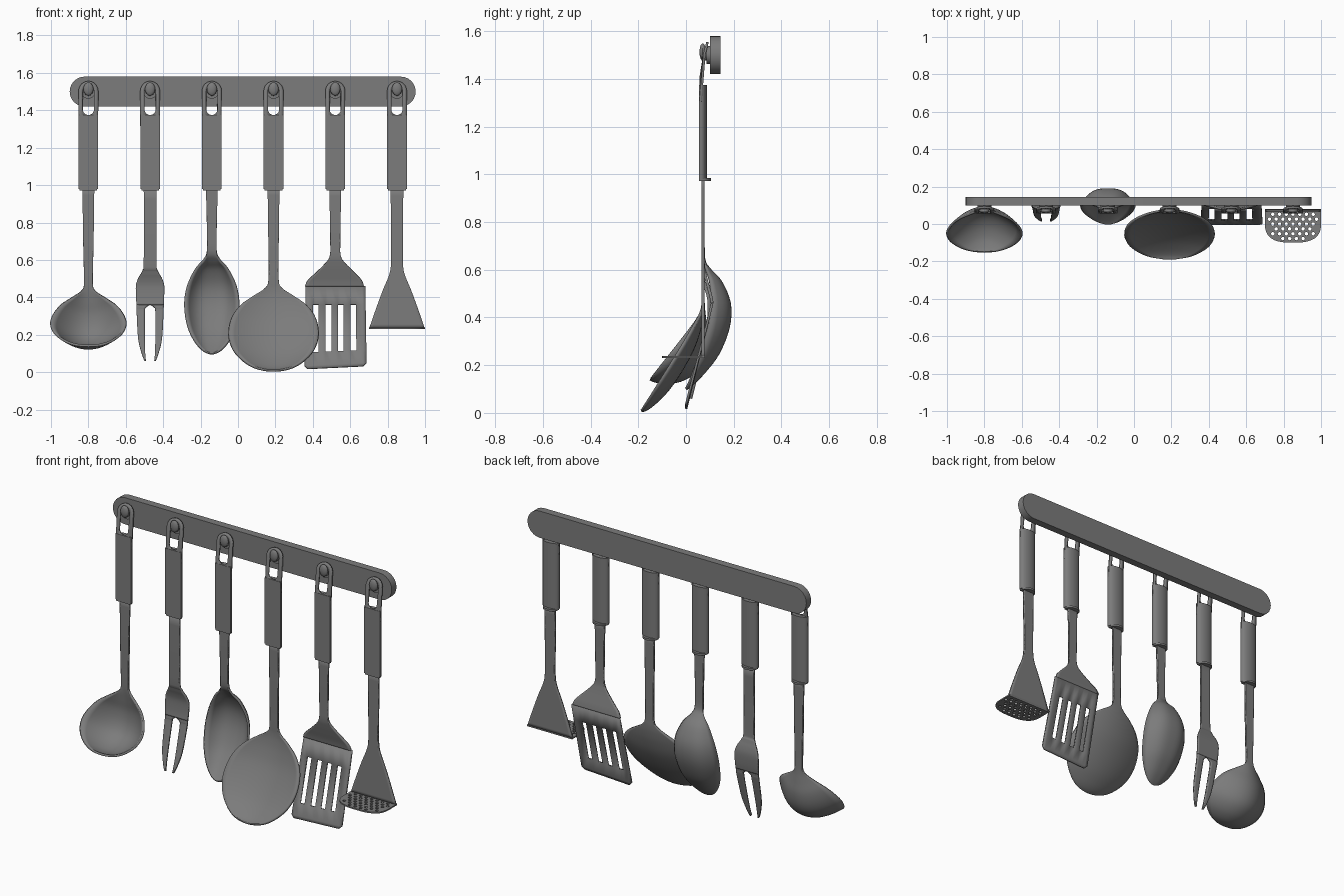
import bpy, bmesh, math
from mathutils import Vector

if "Cube" in bpy.data.objects:
    bpy.data.objects.remove(bpy.data.objects["Cube"], do_unlink=True)

grey = bpy.data.materials.new("steel grey")
grey.use_nodes = True
grey.diffuse_color = (0.2, 0.2, 0.2, 1)
grey.node_tree.nodes["Principled BSDF"].inputs["Base Color"].default_value = (0.2, 0.2, 0.2, 1)


def finish(name, bm, thickness=0, angle=40):
    bmesh.ops.recalc_face_normals(bm, faces=bm.faces)
    mesh = bpy.data.meshes.new(name)
    bm.to_mesh(mesh)
    bm.free()
    mesh.materials.append(grey)
    ob = bpy.data.objects.new(name, mesh)
    bpy.context.collection.objects.link(ob)
    if thickness:
        mod = ob.modifiers.new("thickness", "SOLIDIFY")
        mod.thickness, mod.offset = thickness, 0
    bpy.ops.object.select_all(action="DESELECT")
    ob.select_set(True)
    bpy.context.view_layer.objects.active = ob
    bpy.ops.object.shade_smooth_by_angle(angle=math.radians(angle))
    return ob


def prism(name, points, extrude):
    bm = bmesh.new()
    face = bm.faces.new([bm.verts.new(p) for p in points])
    new = bmesh.ops.extrude_face_region(bm, geom=[face])["geom"]
    bmesh.ops.translate(bm, vec=extrude, verts=[v for v in new if isinstance(v, bmesh.types.BMVert)])
    return finish(name, bm)


def smooth_path(rows, steps):
    # Catmull-Rom interpolation through the stations
    out = []
    for i in range(len(rows) - 1):
        a, b, c, d = (rows[max(0, min(len(rows) - 1, i + k))] for k in (-1, 0, 1, 2))
        for s in range(steps):
            t = s / steps
            out.append([0.5 * (2 * q + (r - p) * t + (2 * p - 5 * q + 4 * r - w) * t * t
                               + (3 * q - p - 3 * r + w) * t ** 3) for p, q, r, w in zip(a, b, c, d)])
    return out + [list(rows[-1])]


def sheet(name, x, rows, normal=(1, 0), power=2, cols=16, steps=4, thickness=0.012):
    # each station: z, y, half width, dish depth, optional centre offset
    bm = bmesh.new()
    rings = []
    for z, y, hw, depth, off in smooth_path([tuple(r) + (0,) * (5 - len(r)) for r in rows], steps):
        ring = []
        for i in range(cols + 1):
            u = 2 * i / cols - 1
            sag = max(depth, 0) * (1 - abs(u) ** power)
            ring.append(bm.verts.new((x + off + max(hw, 0.002) * u, y + normal[0] * sag, z + normal[1] * sag)))
        rings.append(ring)
    for a, b in zip(rings, rings[1:]):
        for i in range(cols):
            bm.faces.new((a[i], a[i + 1], b[i + 1], b[i]))
    return finish(name, bm, thickness)


def stadium(r, low, high, n=12):
    # upright rounded slot outline as (x, z) pairs
    top = [(r * math.cos(math.pi * i / n), high - r + r * math.sin(math.pi * i / n)) for i in range(n + 1)]
    return top + [(-a, low + high - b) for a, b in top]


def disc(name, x, z, r, y0, y1, n=20):
    pts = [(x + r * math.cos(math.tau * i / n), y0, z + r * math.sin(math.tau * i / n)) for i in range(n)]
    return prism(name, pts, (0, y1 - y0, 0))


# wall rail with round ends
prism("wall_rail", [(0.025 + z, 0.10, 1.5 + x) for x, z in stadium(0.08, -0.925, 0.925)], (0, 0.045, 0))


def hook_and_handle(name, x):
    # hook: base, pin and upturned tip
    disc(name + "_hook_base", x, 1.50, 0.038, 0.085, 0.102)
    disc(name + "_hook_pin", x, 1.50, 0.022, 0.065, 0.09)
    bm = bmesh.new()
    bmesh.ops.create_uvsphere(bm, u_segments=16, v_segments=10, radius=0.03)
    for v in bm.verts:
        v.co = Vector((x + v.co.x * 0.9, 0.07 + v.co.y * 0.45, 1.513 + v.co.z * 1.2))
    finish(name + "_hook_tip", bm)
    # hanging loop, leaning back at the top
    bm = bmesh.new()
    loops = [[bm.verts.new((x + a, 0.061 + 0.028 * max(0, (z - 1.44) / 0.11), z)) for a, z in pts]
             for pts in (stadium(0.0525, 1.25, 1.555), stadium(0.03, 1.375, 1.53))]
    n = len(loops[0])
    for i in range(n):
        j = (i + 1) % n
        bm.faces.new((loops[0][i], loops[0][j], loops[1][j], loops[1][i]))
    finish(name + "_hanging_loop", bm, 0.01)

    # grip: flat front, round back, with a collar at the bottom
    def section(hw, back, z):
        arc = [math.pi * i / 12 for i in range(13)]
        return [(x + hw, 0.055, z)] + [(x + hw * math.cos(a), 0.065 + back * math.sin(a), z) for a in arc] + [(x - hw, 0.055, z)]
    prism(name + "_grip", section(0.0525, 0.024, 0.98), (0, 0, 0.395))
    prism(name + "_grip_collar", section(0.047, 0.04, 0.972), (0, 0, 0.012))


names = ["ladle", "fork", "spoon", "skimmer", "turner", "masher"]
X = {n: -0.8 + 0.33 * i for i, n in enumerate(names)}
for n in names:
    hook_and_handle(n, X[n])

# ladle
sheet("ladle_shaft_and_bowl", X["ladle"], [
    (1.0, .072, .032, 0), (.7, .072, .028, 0), (.5, .072, .024, 0), (.44, .07, .032, .005),
    (.40, .05, .085, .04), (.36, .022, .145, .085), (.31, -.016, .185, .12), (.26, -.055, .2, .13),
    (.21, -.095, .18, .11), (.17, -.127, .13, .07), (.148, -.145, .07, .025), (.142, -.15, .01, 0)],
    normal=(.78, -.62))

# fork: shaft, then two tines
sheet("fork_shaft", X["fork"], [
    (1.0, .072, .034, 0), (.6, .072, .034, 0), (.54, .078, .042, 0), (.50, .09, .064, 0),
    (.46, .097, .076, 0), (.40, .095, .075, 0), (.36, .09, .073, 0)])
for side, label in ((1, "left"), (-1, "right")):
    sheet("fork_tine_" + label, X["fork"], [
        (z, y, (out - inn) / 2, 0, side * (out + inn) / 2) for z, y, out, inn in (
            (.36, .09, .073, .0), (.345, .088, .073, .022), (.32, .084, .072, .028),
            (.18, .05, .064, .028), (.10, .03, .045, .026), (.06, .02, .03, .022))], cols=4)

# spoon
sheet("spoon_shaft_and_bowl", X["spoon"], [
    (1.0, .072, .032, 0), (.8, .072, .027, 0), (.65, .074, .026, 0), (.6, .085, .042, .015),
    (.55, .1, .085, .045), (.46, .107, .128, .075), (.36, .093, .143, .085), (.25, .06, .128, .075),
    (.17, .03, .092, .045), (.12, .01, .05, .015), (.1, 0, .012, 0)], power=3)

# skimmer
sheet("skimmer_shaft_and_dish", X["skimmer"], [
    (1.0, .072, .032, 0), (.7, .072, .028, 0), (.5, .072, .027, 0), (.45, .07, .045, .003),
    (.41, .058, .105, .012), (.36, .03, .175, .03), (.29, -.01, .225, .045), (.2, -.065, .24, .05),
    (.12, -.115, .215, .045), (.06, -.153, .16, .03), (.025, -.176, .1, .015), (.008, -.187, .03, 0)],
    normal=(.84, -.54))

# slotted turner: shaft and shoulder
sheet("turner_shaft_and_shoulder", X["turner"], [
    (1.0, .072, .032, 0), (.7, .072, .027, 0), (.62, .073, .03, 0), (.58, .08, .055, 0),
    (.53, .093, .105, 0), (.49, .104, .145, 0, -.003), (.46, .11, .157, 0, -.004)])
# slotted turner: blade as a grid with the slot cells left out
bm = bmesh.new()
xs = [.358, .375, .40, .43, .468, .50, .535, .565, .602, .632, .667, .685]
zs = [.46, .36, .105, .035, .018]
grid = []
for j, z in enumerate(zs):
    t = (zs[0] - z) / (zs[0] - zs[-1])
    row = []
    for i, xv in enumerate(xs):
        if j == len(zs) - 1 and i in (0, len(xs) - 1):
            row.append(None)
            continue
        xx = xv + (xv - .52) * .04 * (t - .6)
        row.append(bm.verts.new((xx, .11 - .11 * t, z + t * .05 * (xv - .4) * (j > 1))))
    grid.append(row)
for j in range(len(zs) - 1):
    for i in range(len(xs) - 1):
        if j == 1 and i in (2, 4, 6, 8):
            continue
        corners = (grid[j][i], grid[j][i + 1], grid[j + 1][i + 1], grid[j + 1][i])
        bm.faces.new([v for v in corners if v])
finish("turner_blade", bm, 0.01)

# masher: shaft and flared neck
sheet("masher_shaft_and_neck", X["masher"], [
    (1.0, .072, .034, 0), (.7, .072, .032, 0), (.58, .072, .032, 0), (.52, .072, .042, 0),
    (.44, .072, .075, 0), (.34, .072, .112, 0), (.236, .072, .148, 0)])
# masher: perforated foot
foot_outline = [(.15, .08), (.15, .0)] + [
    (.15 * math.cos(a) ** .7, -.1 * math.sin(a) ** .8) for a in (math.pi / 2 * i / 8 for i in range(1, 8))]
foot_outline = foot_outline + [(0, -.1)] + [(-a, b) for a, b in reversed(foot_outline)]
foot = prism("masher_foot", [(X["masher"] + a, b, .231) for a, b in foot_outline], (0, 0, .008))
bm = bmesh.new()
for row in range(6):
    y = .052 - .026 * row
    reach = .135 if y > -.01 else .135 * math.sqrt(1 - (y / .105) ** 2)
    for k in range(-4, 5):
        hx = (k + .5 * (row % 2)) * .036
        if abs(hx) < reach - .008:
            made = bmesh.ops.create_cone(bm, cap_ends=True, segments=8, radius1=.0095, radius2=.0095, depth=.06)
            bmesh.ops.translate(bm, vec=(X["masher"] + hx, y, .235), verts=made["verts"])
cutter = finish("foot_hole_cutter", bm)
cutter.hide_render = True
cut = foot.modifiers.new("holes", "BOOLEAN")
cut.operation, cut.object, cut.solver = "DIFFERENCE", cutter, "EXACT"
# bake the holes and drop the cutter
bpy.context.view_layer.update()
baked = bpy.data.meshes.new_from_object(foot.evaluated_get(bpy.context.evaluated_depsgraph_get()))
foot.modifiers.clear()
foot.data = baked
bpy.data.objects.remove(cutter, do_unlink=True)
